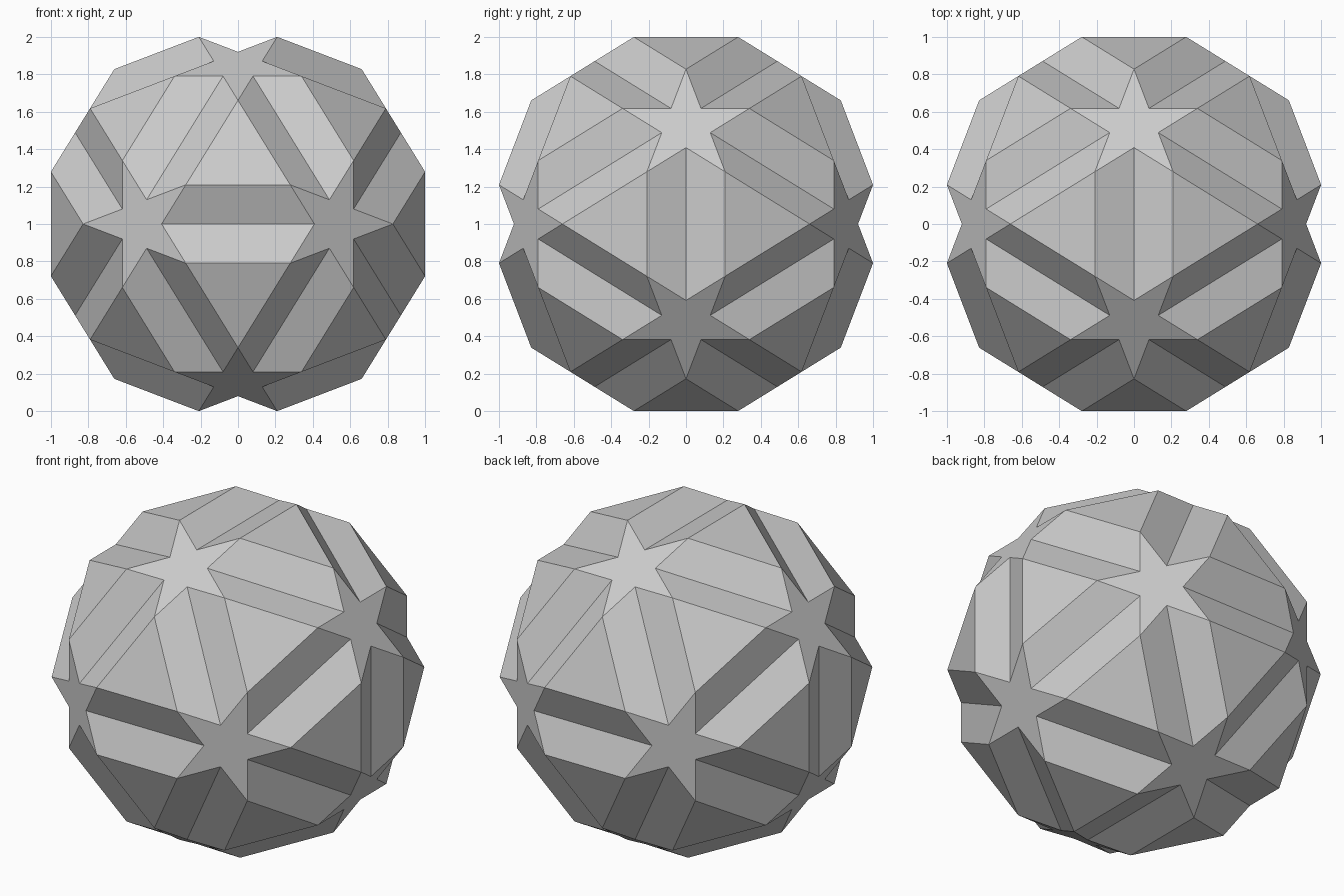
import bpy, bmesh, math
from itertools import combinations
from mathutils import Vector

if "Cube" in bpy.data.objects:
    bpy.data.objects.remove(bpy.data.objects["Cube"])

PHI = (1 + 5 ** 0.5) / 2
R_TIP = 0.3565                                  # star tip radius
R_NOTCH = R_TIP / PHI ** 2                      # pentagram inner radius
DIST = (1 - 0.4253 * R_TIP) / 0.8507            # star plane distance from centre
CENTRE = Vector((0, 0, 1))

# Twelve five-fold axes
axes = []
for s in (1, -1):
    for t in (PHI, -PHI):
        axes += [Vector(v).normalized() for v in ((0, s, t), (t, 0, s), (s, t, 0))]

bm = bmesh.new()


def star_point(axis, toward, radius):
    flat = (toward - axis * toward.dot(axis)).normalized()
    return bm.verts.new(CENTRE + axis * DIST + flat * radius)


def adjacent(a, b):
    return axes[a].dot(axes[b]) > 0.4


pairs = [p for p in combinations(range(12), 2) if adjacent(*p)]
triples = [t for t in combinations(range(12), 3)
           if all(adjacent(*p) for p in combinations(t, 2))]

# Star corners: notches face neighbouring stars, tips face the triangles
notch, tip = {}, {}
for a, b in pairs:
    notch[a, b] = star_point(axes[a], axes[b], R_NOTCH)
    notch[b, a] = star_point(axes[b], axes[a], R_NOTCH)
for t in triples:
    for a in t:
        tip[a, t] = star_point(axes[a], sum((axes[i] for i in t), Vector()), R_TIP)

# Flat five-pointed stars
for a, n in enumerate(axes):
    ring = [v for d in (notch, tip) for k, v in d.items() if k[0] == a]
    u = n.orthogonal().normalized()
    w = n.cross(u)
    ring.sort(key=lambda v: math.atan2((v.co - CENTRE).dot(w), (v.co - CENTRE).dot(u)))
    bm.faces.new(ring)

# Raised triangles and the groove walls along their sides
for t in triples:
    bm.faces.new([tip[a, t] for a in t])
    for a, b in combinations(t, 2):
        bm.faces.new((tip[a, t], tip[b, t], notch[b, a], notch[a, b]))

bmesh.ops.recalc_face_normals(bm, faces=bm.faces[:])
mesh = bpy.data.meshes.new("grooved_star_polyhedron")
bm.to_mesh(mesh)
bm.free()
obj = bpy.data.objects.new("grooved_star_polyhedron", mesh)
bpy.context.collection.objects.link(obj)
